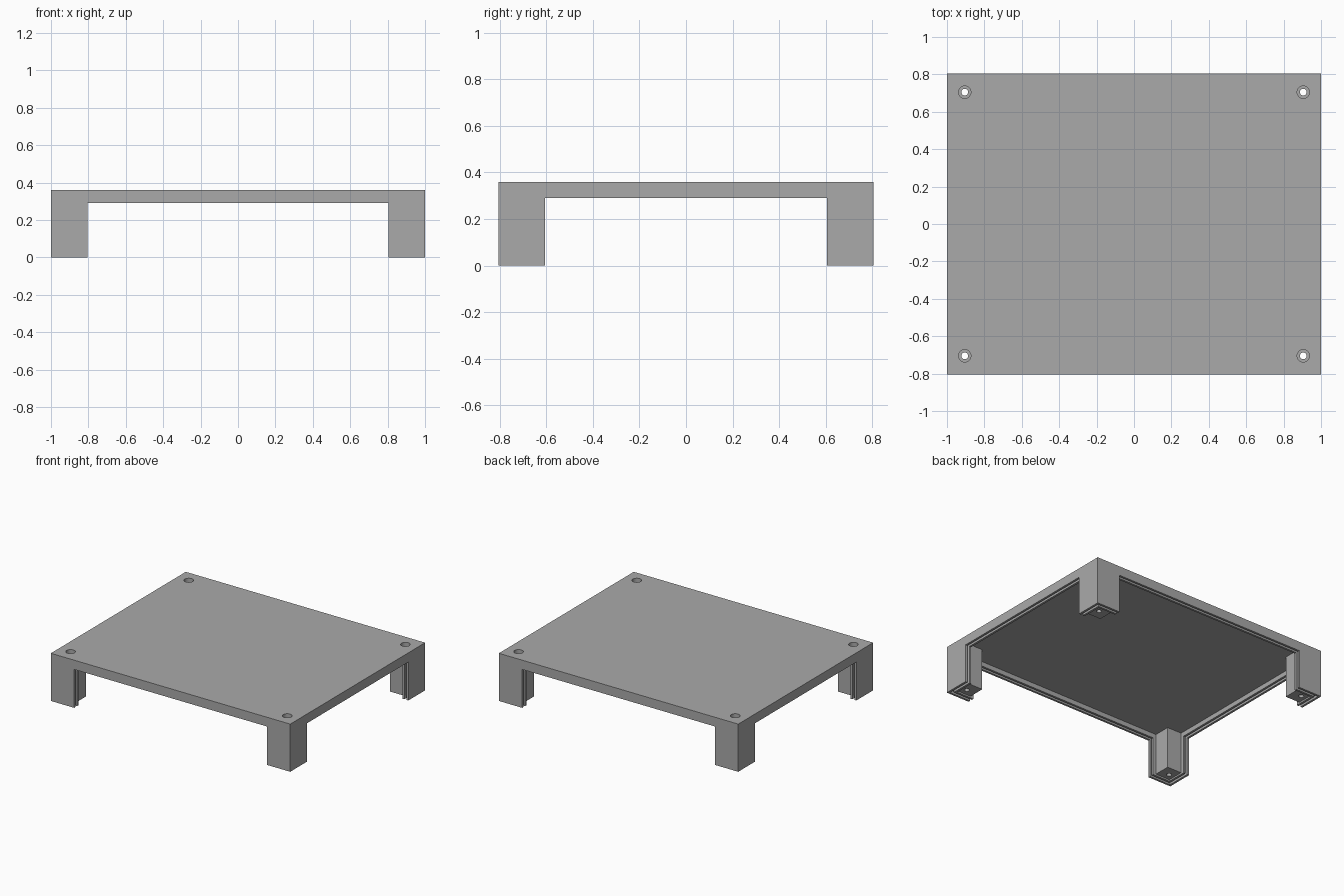
import bpy

cube = bpy.data.objects.get("Cube")
if cube:
    bpy.data.objects.remove(cube, do_unlink=True)

HX, HY, TOP = 1.0, 0.805, 0.36        # outer half sizes and height
WALL, LIP, GROOVE, DEPTH = 0.05, 0.016, 0.018, 0.02
GAP_X, GAP_Y, GAP_Z = 0.805, 0.605, 0.29
CEILING, POST_Z = 0.325, 0.012
HOLE_X, HOLE_Y, POST = 0.905, 0.705, 0.075

grey = bpy.data.materials.new("plain grey")
grey.use_nodes = True
grey.diffuse_color = (0.4, 0.4, 0.4, 1)
grey.node_tree.nodes["Principled BSDF"].inputs["Base Color"].default_value = (0.4, 0.4, 0.4, 1)


def box(name, x, y, z):
    """Box from three (low, high) ranges."""
    bpy.ops.mesh.primitive_cube_add(size=1)
    ob = bpy.context.object
    ob.name = name
    for v in ob.data.vertices:
        v.co = [lo + (c + 0.5) * (hi - lo) for c, (lo, hi) in zip(v.co, (x, y, z))]
    ob.data.materials.append(grey)
    return ob


def centred(name, hx, hy, z):
    return box(name, (-hx, hx), (-hy, hy), z)


def drill(name, x, y, radius, z):
    bpy.ops.mesh.primitive_cylinder_add(vertices=32, radius=radius, depth=z[1] - z[0],
                                        location=(x, y, sum(z) / 2))
    ob = bpy.context.object
    ob.name = name
    ob.data.materials.append(grey)
    return ob


def combine(target, tool, operation):
    mod = target.modifiers.new(operation, "BOOLEAN")
    mod.operation, mod.object, mod.solver = operation, tool, "EXACT"
    bpy.context.view_layer.objects.active = target
    bpy.ops.object.modifier_apply(modifier=mod.name)
    bpy.data.objects.remove(tool, do_unlink=True)


def opening(name, extra):
    """Space below the rim: both side gaps, widened by extra."""
    z = (-0.1, GAP_Z + extra)
    ob = centred(name, GAP_X + extra, 2, z)
    combine(ob, centred("gap_y", 2, GAP_Y + extra, z), "UNION")
    return ob


# Hollow cover with four corner legs
cover = centred("cover", HX, HY, (0, TOP))
combine(cover, centred("cavity", HX - WALL, HY - WALL, (-1, CEILING)), "DIFFERENCE")
combine(cover, opening("side_gaps", 0), "DIFFERENCE")

# Groove that follows the whole lower edge
groove = opening("groove", DEPTH)
combine(groove, centred("leg_slab", 2, 2, (-0.2, DEPTH)), "UNION")
combine(groove, centred("outer_limit", HX - LIP, HY - LIP, (-1, 1)), "INTERSECT")
inner = LIP + GROOVE
combine(groove, centred("inner_limit", HX - inner, HY - inner, (-2, 2)), "DIFFERENCE")
combine(cover, groove, "DIFFERENCE")

# Screw posts with a through hole and a head recess
for sx in (-1, 1):
    for sy in (-1, 1):
        x_range = sorted((sx * (HOLE_X - POST), sx * (HX - WALL + 0.005)))
        y_range = sorted((sy * (HOLE_Y - POST), sy * (HY - WALL + 0.005)))
        combine(cover, box("post", x_range, y_range, (POST_Z, TOP - 0.01)), "UNION")
        x, y = sx * HOLE_X, sy * HOLE_Y
        combine(cover, drill("screw_hole", x, y, 0.018, (-0.1, 0.5)), "DIFFERENCE")
        combine(cover, drill("head_recess", x, y, 0.033, (0.29, 0.5)), "DIFFERENCE")

bpy.context.view_layer.objects.active = cover
cover.select_set(True)
bpy.ops.object.shade_smooth_by_angle()
